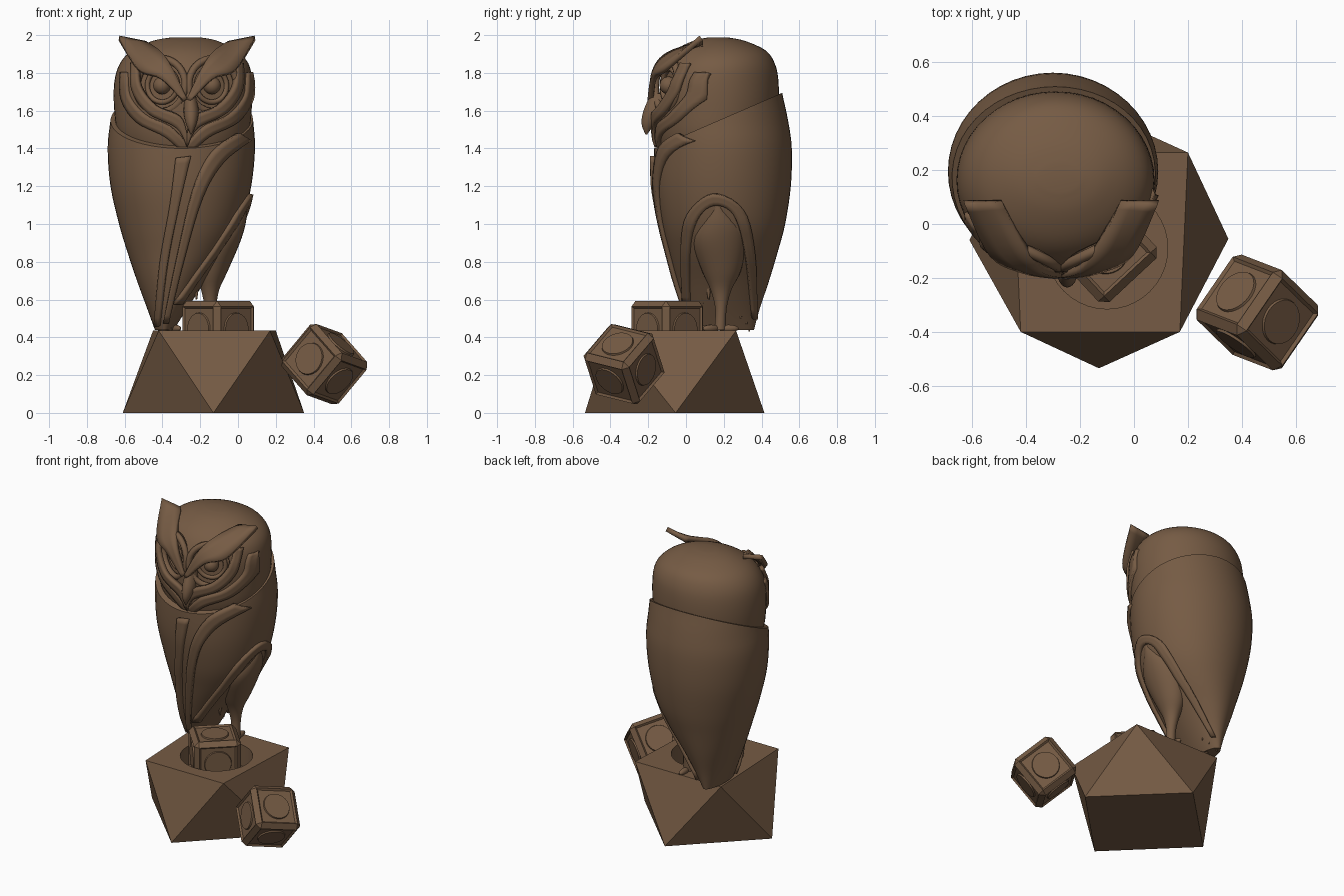
import bpy, bmesh, math
from mathutils import Vector, Matrix

if "Cube" in bpy.data.objects:
    bpy.data.objects.remove(bpy.data.objects["Cube"])

mat = bpy.data.materials.new("carved_brown")
mat.diffuse_color = (0.18, 0.105, 0.058, 1)
mat.use_nodes = True
mat.node_tree.nodes["Principled BSDF"].inputs["Base Color"].default_value = mat.diffuse_color


def finish(ob, smooth=None):
    ob.data.materials.clear()
    ob.data.materials.append(mat)
    bpy.ops.object.select_all(action='DESELECT')
    ob.select_set(True)
    bpy.context.view_layer.objects.active = ob
    if smooth:
        bpy.ops.object.shade_smooth_by_angle(angle=math.radians(smooth))
    return ob


def from_bm(name, bm, smooth=None):
    bmesh.ops.recalc_face_normals(bm, faces=bm.faces)
    me = bpy.data.meshes.new(name)
    bm.to_mesh(me)
    bm.free()
    ob = bpy.data.objects.new(name, me)
    bpy.context.collection.objects.link(ob)
    return finish(ob, smooth)


def resample(keys, n):
    """Smooth curve through tuples of any length, n steps per span."""
    out = []
    for i in range(len(keys) - 1):
        p0, p1 = keys[max(i - 1, 0)], keys[i]
        p2, p3 = keys[i + 1], keys[min(i + 2, len(keys) - 1)]
        for k in range(n):
            t = k / n
            out.append(tuple(
                b + .5 * t * (c - a + t * (2 * a - 5 * b + 4 * c - d + t * (3 * (b - c) + d - a)))
                for a, b, c, d in zip(p0, p1, p2, p3)))
    return out + [tuple(keys[-1])]


def loft_bm(keys, n=4, seg=48):
    """Stack of ellipses: (z, xmin, xmax, ymin, ymax)."""
    bm = bmesh.new()
    rings = []
    for z, x0, x1, y0, y1 in resample(keys, n):
        rings.append([bm.verts.new(((x0 + x1) / 2 + (x1 - x0) / 2 * math.cos(a),
                                    (y0 + y1) / 2 + (y1 - y0) / 2 * math.sin(a), z))
                      for a in [2 * math.pi * i / seg for i in range(seg)]])
    for r, q in zip(rings, rings[1:]):
        for i in range(seg):
            j = (i + 1) % seg
            bm.faces.new((r[i], r[j], q[j], q[i]))
    bm.faces.new(rings[0][::-1])
    bm.faces.new(rings[-1])
    return bm


def section(keys, z):
    for a, b in zip(keys, keys[1:]):
        if z <= b[0]:
            break
    t = min(max((z - a[0]) / (b[0] - a[0]), 0), 1)
    x0, x1, y0, y1 = [p + (q - p) * t for p, q in zip(a[1:], b[1:])]
    return (x0 + x1) / 2, (x1 - x0) / 2, (y0 + y1) / 2, (y1 - y0) / 2


def on_front(keys, lift):
    def f(x, z):
        cx, rx, cy, ry = section(keys, z)
        d = max(-.99, min(.99, (x - cx) / rx))
        return x, cy - ry * math.sqrt(1 - d * d) - lift, z
    return f


def on_right(keys, lift):
    def f(y, z):
        cx, rx, cy, ry = section(keys, z)
        d = max(-.99, min(.99, (y - cy) / ry))
        return cx + rx * math.sqrt(1 - d * d) + lift, y, z
    return f


def strip(name, a, b, thick, place=lambda *p: p):
    """Plate between two rails, laid on a surface."""
    bm = bmesh.new()
    rows = []
    for p, q in zip(resample(a, 5), resample(b, 5)):
        rows.append([bm.verts.new(place(*[u + (v - u) * k / 3 for u, v in zip(p, q)]))
                     for k in range(4)])
    for r, s in zip(rows, rows[1:]):
        for k in range(3):
            bm.faces.new((r[k], r[k + 1], s[k + 1], s[k]))
    ob = from_bm(name, bm, 40)
    m = ob.modifiers.new("thickness", 'SOLIDIFY')
    m.thickness, m.offset = thick, 0
    return ob


def cut(ob, loc, n, r, depth):
    """Cut a round pocket with axis n."""
    bpy.ops.mesh.primitive_cylinder_add(vertices=40, radius=r, depth=depth, location=loc,
                                        rotation=n.to_track_quat('Z', 'Y').to_euler())
    c = bpy.context.object
    c.name, c.hide_render = "pocket_cutter", True
    m = ob.modifiers.new("pocket", 'BOOLEAN')
    m.operation, m.object, m.solver = 'DIFFERENCE', c, 'EXACT'
    bpy.context.view_layer.objects.active = ob
    bpy.ops.object.modifier_apply(modifier=m.name)
    bpy.data.objects.remove(c)


# Faceted pedestal: square antiprism with a round pocket on top
bm = bmesh.new()
lo = [bm.verts.new((x, y, 0)) for x, y in [(-.13, -.535), (.35, -.055), (-.13, .415), (-.61, -.06)]]
hi = [bm.verts.new((x, y, .435)) for x, y in [(-.42, -.40), (.17, -.40), (.20, .265), (-.45, .265)]]
bm.faces.new(lo[::-1])
bm.faces.new(hi)
for i in range(4):
    j = (i + 1) % 4
    bm.faces.new((hi[i], lo[i], hi[j]))
    bm.faces.new((lo[i], lo[j], hi[j]))
base = from_bm("pedestal", bm)
cut(base, (-.1, -.09, .45), Vector((0, 0, 1)), .225, .32)


# Chamfered cubes with sunk panels and round bosses
def rune_cube(name, loc, rot, h):
    bm = bmesh.new()
    bmesh.ops.create_cube(bm, size=2 * h)
    bmesh.ops.bevel(bm, geom=bm.edges[:], offset=h * .2, segments=1, affect='EDGES')
    big = sorted(bm.faces, key=lambda f: -f.calc_area())[:6]
    normals = [f.normal.copy() for f in big]
    bmesh.ops.inset_individual(bm, faces=big, thickness=h * .1, depth=-h * .07)
    for n in normals:
        bmesh.ops.create_cone(bm, cap_ends=True, segments=28, radius1=h * .6, radius2=h * .56,
                              depth=h * .12,
                              matrix=Matrix.Translation(n * h * .93) @ n.to_track_quat('Z', 'Y').to_matrix().to_4x4())
    bmesh.ops.transform(bm, matrix=Matrix.Translation(loc) @ rot.to_4x4(), verts=bm.verts)
    return from_bm(name, bm, 25)


rune_cube("pocket_cube", (-.105, -.1, .445), Matrix.Rotation(math.radians(43), 3, 'Z'), .148)
a = Vector((-.55, -.8, .2)).normalized()
b = Vector((.5, -.4, .78))
b = (b - a * b.dot(a)).normalized()
rune_cube("fallen_cube", (.457, -.328, .258), Matrix((a, b, a.cross(b))).transposed(), .15)

# Cloaked body, sheared off at a sloping collar
BODY = [(.44, -.44, -.34, .05, .36), (.55, -.48, -.27, 0, .39), (.7, -.535, -.17, -.05, .44),
        (.85, -.585, -.06, -.09, .485), (1, -.63, .02, -.13, .525), (1.2, -.675, .07, -.165, .555),
        (1.4, -.69, .09, -.17, .56), (1.55, -.675, .08, -.16, .54), (1.69, -.655, .07, -.13, .51),
        (1.76, -.64, .06, -.12, .5)]
bm = loft_bm(BODY)
r = bmesh.ops.bisect_plane(bm, geom=bm.verts[:] + bm.edges[:] + bm.faces[:], plane_co=(0, -.17, 1.4),
                           plane_no=(0, -.433, 1), clear_outer=True)
bmesh.ops.contextual_create(bm, geom=[e for e in r['geom_cut'] if isinstance(e, bmesh.types.BMEdge)])
from_bm("body", bm, 40)

# Wing edges crossing the chest, and the arch around the thigh
chest = on_front(BODY, .008)
strip("left_wing_edge", [(-.33, 1.35), (-.36, 1.1), (-.41, .8), (-.435, .46)],
      [(-.25, 1.36), (-.31, 1.1), (-.37, .8), (-.415, .46)], .03, chest)
strip("right_wing_edge", [(.0, 1.48), (-.14, 1.38), (-.24, 1.18), (-.33, .8), (-.395, .48)],
      [(.06, 1.44), (-.08, 1.33), (-.19, 1.14), (-.29, .8), (-.37, .48)], .03, chest)
strip("thigh_arch", [(.02, .58), (.02, .85), (.06, 1.02), (.15, 1.1), (.25, 1.05), (.31, .85), (.35, .5)],
      [(-.01, .58), (-.02, .86), (.01, 1.05), (.14, 1.16), (.3, 1.08), (.36, .85), (.37, .5)],
      .03, on_right(BODY, .008))

# Head with round eye sockets
HEAD = [(1.3, -.55, -.03, -.1, .4), (1.45, -.63, .05, -.15, .46), (1.6, -.655, .072, -.165, .488),
        (1.75, -.655, .075, -.165, .49), (1.85, -.625, .055, -.125, .47), (1.92, -.56, -.01, -.06, .42),
        (1.97, -.45, -.11, .04, .31), (1.988, -.35, -.2, .12, .22)]
head = from_bm("head", loft_bm(HEAD), 40)
MX = -.27
for s, side in ((-1, "left"), (1, "right")):
    n = Vector((s * .42, -.9, .05)).normalized()
    p = Vector((MX + s * .145, -.12, 1.735))
    cut(head, p + n * .055, n, .155, .2)
    rot = n.to_track_quat('Z', 'Y').to_euler()
    for name, R, rr, d in (("outer_eye_ring", .14, .02, -.02), ("inner_eye_ring", .088, .014, -.036)):
        bpy.ops.mesh.primitive_torus_add(location=p + n * d, rotation=rot, major_radius=R, minor_radius=rr,
                                         major_segments=40, minor_segments=8)
        bpy.context.object.name = side + "_" + name
        finish(bpy.context.object, 50)
    bpy.ops.mesh.primitive_uv_sphere_add(location=p - n * .03, radius=.047, segments=24, ring_count=12)
    bpy.context.object.name = side + "_eye"
    finish(bpy.context.object, 50)
    # Brow sweeping out into an ear tuft
    strip(side + "_brow",
          [(MX + s * x, y, z) for x, y, z in [(0, -.185, 1.66), (.07, -.165, 1.81), (.13, -.09, 1.9), (.22, .085, 1.955)]],
          [(MX + s * x, y, z) for x, y, z in [(.02, -.19, 1.65), (.14, -.17, 1.77), (.26, -.11, 1.82), (.36, .08, 1.985)]],
          .03)
    # Two layers of face ruff meeting under the beak
    for k, lift in ((0, .004), (.055, .016)):
        strip(side + "_ruff",
              [(MX + s * max(x - k, 0), z + k * .9) for x, z in [(.345, 1.8), (.34, 1.66), (.26, 1.54), (.11, 1.46), (0, 1.36)]],
              [(MX + s * max(x - k, 0), z + k * .9) for x, z in [(.31, 1.8), (.3, 1.68), (.22, 1.58), (.09, 1.52), (0, 1.43)]],
              .03, on_front(HEAD, lift))

# Hooked beak
from_bm("beak", loft_bm([(1.475, -.251, -.245, -.215, -.205), (1.53, -.275, -.22, -.235, -.165),
                         (1.6, -.288, -.208, -.225, -.11), (1.69, -.28, -.225, -.185, -.08)], 5, 20), 50)

# Legs, toes and ragged feather tips
LEG = [(.44, -.175, -.115, .15, .21), (.55, -.175, -.115, .155, .215), (.65, -.195, -.1, .13, .24),
       (.75, -.22, -.055, .085, .29), (.9, -.22, .01, .035, .32), (1.0, -.2, .04, .06, .3),
       (1.09, -.15, .05, .13, .21)]
from_bm("right_leg", loft_bm(LEG, 4, 28), 50)
from_bm("left_leg", loft_bm([(z, -.51 - x1, -.51 - x0, y0, y1) for z, x0, x1, y0, y1 in LEG[:4]], 4, 28), 50)
for x in (-.145, -.365):
    for ang in (-35, 0, 35, 180):
        d = Vector((math.sin(math.radians(ang)), -math.cos(math.radians(ang)), 0))
        bpy.ops.mesh.primitive_uv_sphere_add(segments=14, ring_count=8, radius=1, scale=(.02, .055, .02),
                                             location=Vector((x, .175, .447)) + d * .05,
                                             rotation=(0, 0, math.radians(ang)))
        bpy.context.object.name = "toe"
        finish(bpy.context.object, 50)
for x, y, z in [(-.39, .335, .43), (-.34, .32, .47), (-.31, .29, .5), (-.43, .3, .46), (-.27, .09, .58), (-.22, .12, .6)]:
    bpy.ops.mesh.primitive_cone_add(vertices=12, radius1=.035, radius2=.004, depth=.22,
                                    location=(x, y, z + .11), rotation=(math.pi, 0, 0))
    bpy.context.object.name = "feather_tip"
    finish(bpy.context.object, 50)
